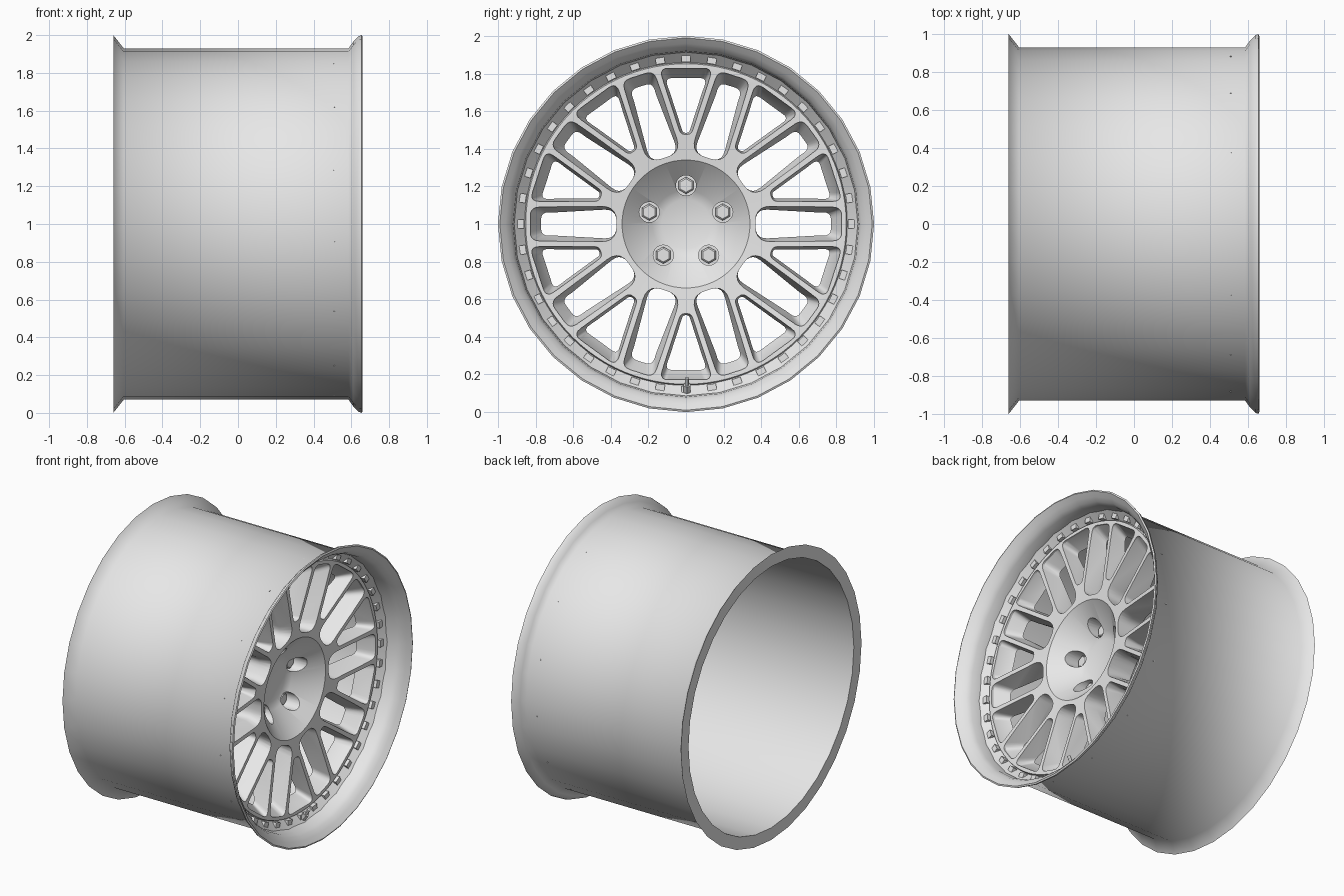
import bpy, bmesh
from math import cos, sin, radians, pi
from mathutils import Vector, Matrix

cube = bpy.data.objects.get("Cube")
if cube:
    bpy.data.objects.remove(cube, do_unlink=True)

metal = bpy.data.materials.new("light grey metal")
metal.use_nodes = True
metal.diffuse_color = (0.8, 0.8, 0.8, 1)
metal.node_tree.nodes["Principled BSDF"].inputs["Base Color"].default_value = (0.8, 0.8, 0.8, 1)
AXIS = Vector((0, 0, 1))   # wheel axle runs along x at this height


def make(name, bm, smooth=30):
    bmesh.ops.recalc_face_normals(bm, faces=bm.faces)
    mesh = bpy.data.meshes.new(name)
    bm.to_mesh(mesh)
    bm.free()
    mesh.materials.append(metal)
    ob = bpy.data.objects.new(name, mesh)
    ob.location = AXIS
    bpy.context.collection.objects.link(ob)
    if smooth:
        soften(ob, smooth)
    return ob


def soften(ob, degrees):
    bpy.ops.object.select_all(action="DESELECT")
    ob.select_set(True)
    bpy.context.view_layer.objects.active = ob
    bpy.ops.object.shade_smooth_by_angle(angle=radians(degrees))


def lathe(name, profile, steps, closed, smooth):
    """Spin (x, radius) points around the axle."""
    bm = bmesh.new()
    vs = [bm.verts.new((x, 0, r)) for x, r in profile]
    ends = vs + vs[:1] if closed else vs
    edges = [bm.edges.new(pair) for pair in zip(ends, ends[1:])]
    bmesh.ops.spin(bm, geom=vs + edges, cent=(0, 0, 0), axis=(1, 0, 0),
                   angle=2 * pi, steps=steps, use_merge=True)
    bmesh.ops.remove_doubles(bm, verts=bm.verts, dist=1e-5)
    return make(name, bm, smooth)


def rounded(points, n=5):
    """Round each (radius, side, fillet) corner of an outline."""
    out = []
    for i, (px, py, f) in enumerate(points):
        p = Vector((px, py))
        a = (Vector(points[i - 1][:2]) - p).normalized() * f
        b = (Vector(points[(i + 1) % len(points)][:2]) - p).normalized() * f
        for k in range(n + 1):
            t = k / n
            out.append(p + a * (1 - t) ** 2 + b * t ** 2)
    return out


def window(r0, w0, f0, r1, w1, f1):
    return rounded([(r0, -w0, f0), (r1, -w1, f1), (r1, w1, f1), (r0, w0, f0)])


def loft(bm, sections, angle):
    """Join outlines at successive x into one solid, turned about the axle."""
    turn = Matrix.Rotation(angle, 3, "X")
    rings = [[bm.verts.new(turn @ Vector((x, p.x, p.y))) for p in pts] for x, pts in sections]
    for a, b in zip(rings, rings[1:]):
        for i in range(len(a)):
            j = (i + 1) % len(a)
            bm.faces.new((a[i], a[j], b[j], b[i]))
    bm.faces.new(rings[0])
    bm.faces.new(rings[-1])


def rod(bm, start, end, r1, r2, sides):
    a, b = Vector(start), Vector(end)
    m = Matrix.Translation((a + b) / 2) @ (b - a).to_track_quat("Z", "Y").to_matrix().to_4x4()
    bmesh.ops.create_cone(bm, cap_ends=True, segments=sides, radius1=r1, radius2=r2,
                          depth=(b - a).length, matrix=m)


def polar(x, r, angle):
    return (x, r * cos(angle), r * sin(angle))


# Barrel with a flat back lip and a curved front lip
lathe("barrel", [(-0.66, 0.915), (-0.66, 1.0), (-0.605, 0.93), (0.585, 0.93),
                 (0.61, 0.965), (0.64, 0.995), (0.655, 1.0), (0.66, 0.99),
                 (0.635, 0.96), (0.61, 0.935), (0.58, 0.92), (0.5, 0.912)], 32, True, 60)

# Face disc: deep dished hub, tapering spokes and a sloping outer flange
disc = lathe("spoke_face", [(0.27, 0), (0.27, 0.13), (0.29, 0.18), (0.44, 0.34),
                            (0.455, 0.5), (0.485, 0.83), (0.485, 0.852), (0.465, 0.858),
                            (0.525, 0.922), (0.455, 0.922), (0.45, 0.85), (0.38, 0.785),
                            (0.31, 0.5), (0.25, 0.36), (0.2, 0.33), (0.2, 0)],
             96, False, 0)

# Tapered windows: ten slots alternating with ten wedges
slot_front = window(0.37, 0.1, 0.085, 0.828, 0.088, 0.045)
slot_back = window(0.37, 0.08, 0.065, 0.76, 0.058, 0.035)
wedge_front = window(0.475, 0.03, 0.025, 0.828, 0.142, 0.05)
wedge_back = window(0.485, 0.016, 0.013, 0.765, 0.107, 0.035)
bm = bmesh.new()
for i in range(20):
    front, back = (wedge_front, wedge_back) if i % 2 else (slot_front, slot_back)
    loft(bm, [(0.6, front), (0.47, front), (0.36, back), (0.1, back)], radians(18 * i))

# Lug pockets
lugs = [radians(90 + 72 * k) for k in range(5)]
for a in lugs:
    rod(bm, polar(0.24, 0.205, a), polar(0.6, 0.205, a), 0.054, 0.054, 20)
cutter = make("window_cutter", bm, 0)
cutter.hide_render = True
cut = disc.modifiers.new("windows", "BOOLEAN")
cut.object = cutter
cut.solver = "EXACT"
bpy.context.view_layer.objects.active = disc
bpy.ops.object.modifier_apply(modifier=cut.name)
bpy.data.objects.remove(cutter, do_unlink=True)
soften(disc, 30)

# Hexagonal lug bolts
bm = bmesh.new()
for a in lugs:
    rod(bm, polar(0.23, 0.205, a), polar(0.262, 0.205, a), 0.045, 0.045, 6)
    rod(bm, polar(0.262, 0.205, a), polar(0.27, 0.205, a), 0.045, 0.036, 6)
make("lug_bolts", bm)

# Ring of forty square rim blocks set into the flange
bm = bmesh.new()
for i in range(40):
    m = Matrix.Rotation(radians(9 * i), 4, "X") @ Matrix.Translation((0.48, 0.88, 0))
    bmesh.ops.create_cube(bm, size=1, matrix=m @ Matrix.Diagonal((0.04, 0.036, 0.048, 1)))
make("rim_blocks", bm, 0)

# Tiny pins breaking through the barrel
bm = bmesh.new()
for k in range(15):
    a = radians(90 + 24 * k)
    rod(bm, polar(0.51, 0.915, a), polar(0.51, 0.93, a), 0.004, 0.004, 8)
make("barrel_pins", bm)

# Valve stem at the bottom
bm = bmesh.new()
rod(bm, (0.5, 0.005, -0.89), (0.525, 0.005, -0.855), 0.022, 0.022, 6)
rod(bm, (0.52, 0.005, -0.865), (0.545, 0.005, -0.82), 0.011, 0.011, 12)
make("valve_stem", bm)
